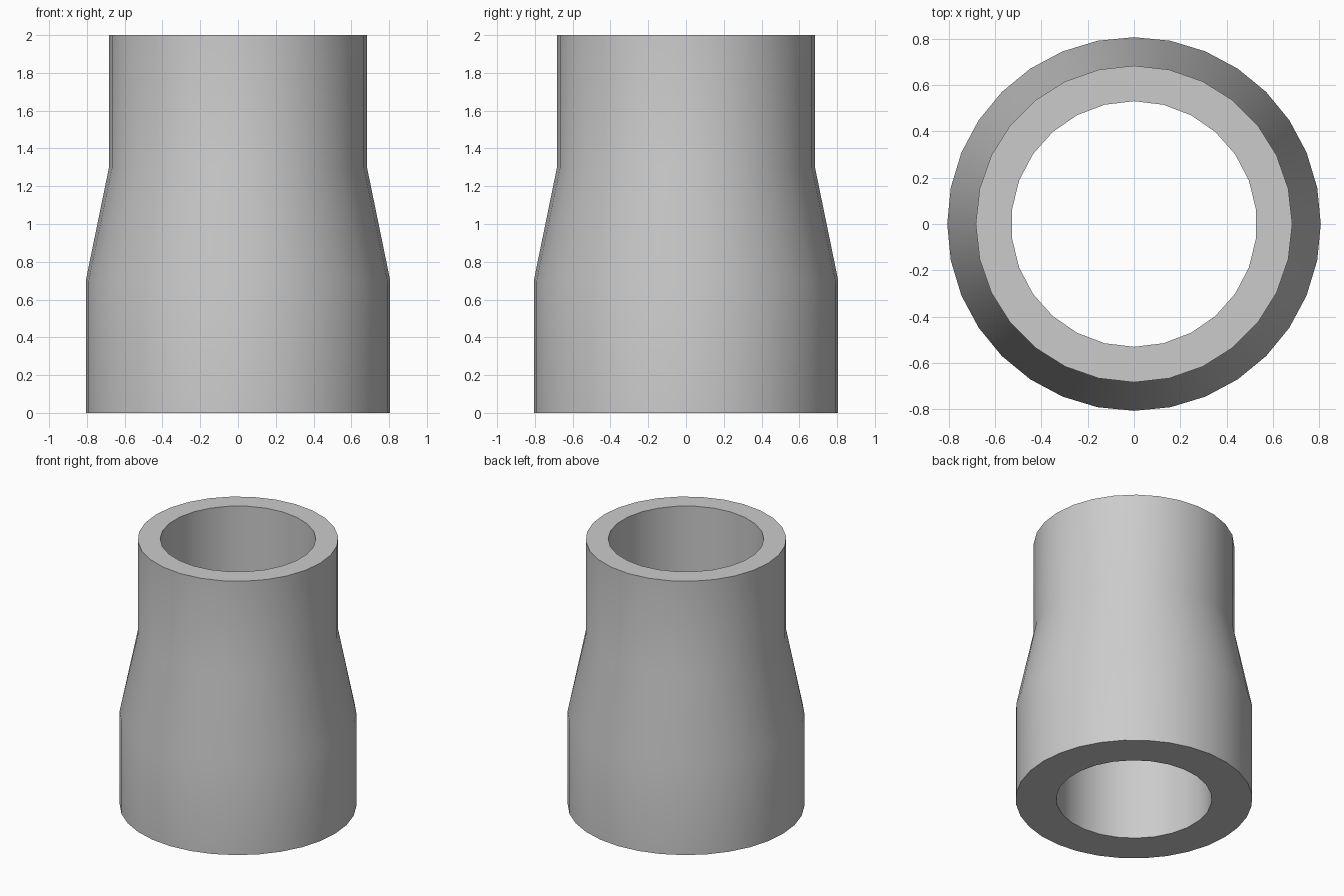
import bpy, bmesh, math

if "Cube" in bpy.data.objects:
    bpy.data.objects.remove(bpy.data.objects["Cube"])

# Concentric reducer: wide lower sleeve, taper, narrow upper sleeve, straight bore
BORE, UPPER, LOWER = (0.53, 26), (0.683, 28), (0.806, 32)   # radius, sides

bm = bmesh.new()


def ring(spec, z):
    r, n = spec
    return [bm.verts.new((r * math.sin(2 * math.pi * i / n),
                          r * math.cos(2 * math.pi * i / n), z)) for i in range(n)]


def skin(a, b):
    """Join two rings, with quads if the counts match, else triangles zipped by angle."""
    na, nb = len(a), len(b)
    if na == nb:
        for i in range(na):
            j = (i + 1) % na
            bm.faces.new((a[i], a[j], b[j], b[i]))
        return
    i = j = 0
    while i < na or j < nb:
        if j == nb or (i < na and (i + 0.5) / na <= (j + 0.5) / nb):
            bm.faces.new((a[i], a[(i + 1) % na], b[j % nb]))
            i += 1
        else:
            bm.faces.new((a[i % na], b[(j + 1) % nb], b[j]))
            j += 1


# Closed loop of rings: outside upward, over the top rim, down the bore
rings = [ring(LOWER, 0), ring(LOWER, 0.7), ring(UPPER, 1.3), ring(UPPER, 2),
         ring(BORE, 2), ring(BORE, 0)]
for k, r in enumerate(rings):
    skin(r, rings[(k + 1) % len(rings)])
bmesh.ops.recalc_face_normals(bm, faces=bm.faces)

mesh = bpy.data.meshes.new("pipe_reducer")
bm.to_mesh(mesh)
bm.free()
obj = bpy.data.objects.new("pipe_reducer", mesh)
bpy.context.collection.objects.link(obj)

grey = bpy.data.materials.new("light grey")
grey.diffuse_color = (0.6, 0.6, 0.6, 1)
grey.use_nodes = True
grey.node_tree.nodes["Principled BSDF"].inputs["Base Color"].default_value = grey.diffuse_color
mesh.materials.append(grey)

# Smooth walls, sharp rims
bpy.context.view_layer.objects.active = obj
obj.select_set(True)
bpy.ops.object.shade_smooth_by_angle(angle=math.radians(30))
